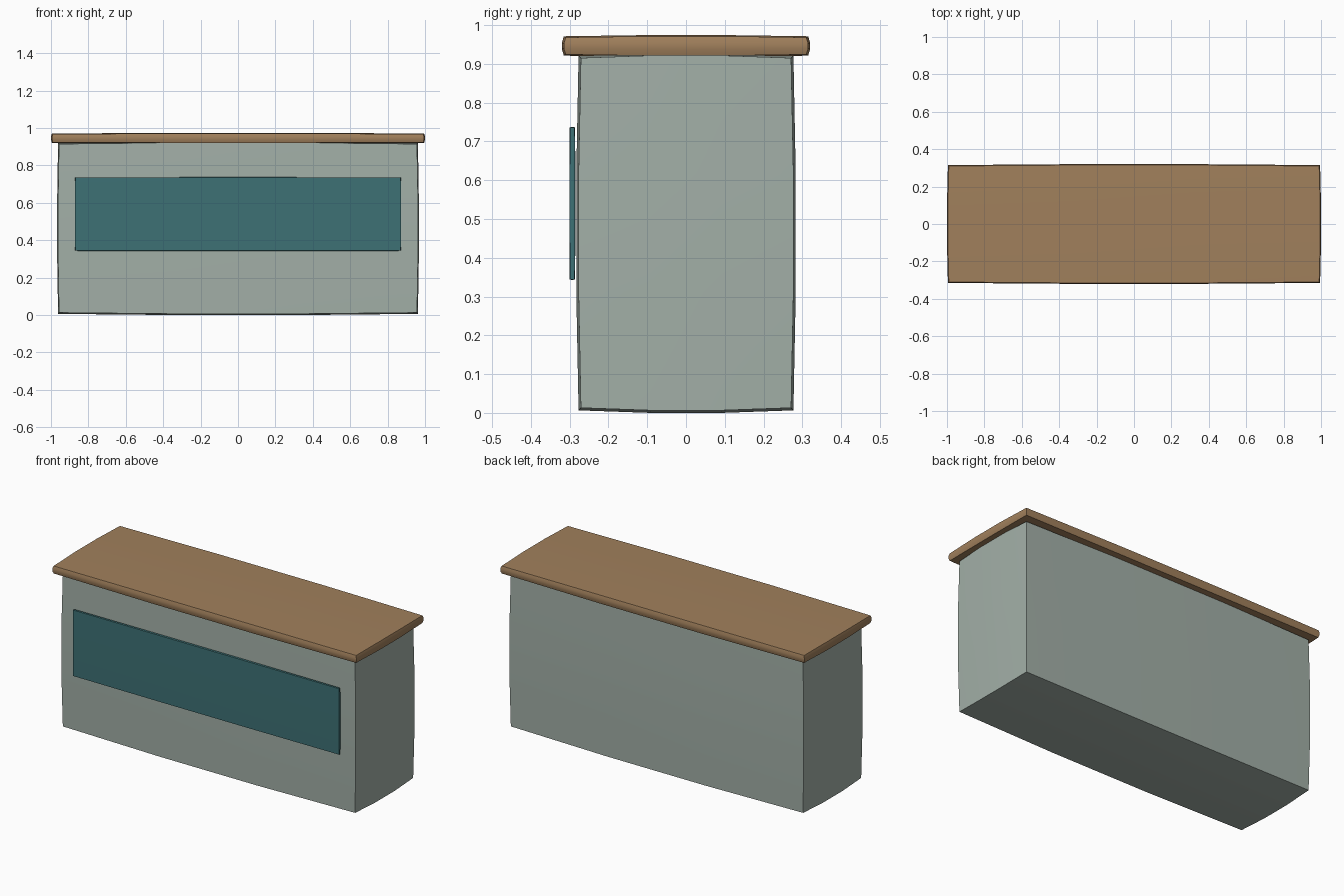
import bpy, bmesh, math

if "Cube" in bpy.data.objects:
    bpy.data.objects.remove(bpy.data.objects["Cube"])


def srgb(r, g, b):
    f = lambda c: c / 12.92 if c <= 0.04045 else ((c + 0.055) / 1.055) ** 2.4
    return (f(r / 255), f(g / 255), f(b / 255), 1)


def material(name, rgb):
    m = bpy.data.materials.new(name)
    m.diffuse_color = srgb(*rgb)
    m.use_nodes = True
    m.node_tree.nodes["Principled BSDF"].inputs["Base Color"].default_value = m.diffuse_color
    return m


def pillow_box(name, half, centre, bulge, mat, cuts=2):
    """Box whose faces swell outwards from fixed corners."""
    bm = bmesh.new()
    bmesh.ops.create_cube(bm, size=2)
    bmesh.ops.subdivide_edges(bm, edges=bm.edges[:], cuts=cuts, use_grid_fill=True)
    for v in bm.verts:
        u = v.co.copy()
        for i in range(3):
            a, b = u[(i + 1) % 3], u[(i + 2) % 3]
            swell = bulge[i] * (1 - (a * a + b * b) / 2) * 1.12
            v.co[i] = centre[i] + u[i] * (half[i] + swell)
    me = bpy.data.meshes.new(name)
    bm.to_mesh(me)
    bm.free()
    me.materials.append(mat)
    ob = bpy.data.objects.new(name, me)
    bpy.context.collection.objects.link(ob)
    bpy.ops.object.select_all(action='DESELECT')
    ob.select_set(True)
    bpy.context.view_layer.objects.active = ob
    bpy.ops.object.shade_smooth_by_angle(angle=math.radians(30))
    return ob


paint = material("pale sage paint", (163, 176, 168))
wood = material("brown wood", (161, 128, 92))
teal = material("dark teal", (61, 113, 117))

# Counter body, overhanging worktop and front panel
pillow_box("counter_body", (0.957, 0.271, 0.451), (0, 0, 0.464), (0.010, 0.012, 0.013), paint)
pillow_box("worktop", (0.99, 0.31, 0.022), (0, 0, 0.946), (0.010, 0.010, 0.006), wood)
pillow_box("front_panel", (0.87, 0.006, 0.195), (0, -0.293, 0.54), (0.002, 0.002, 0.002), teal)
